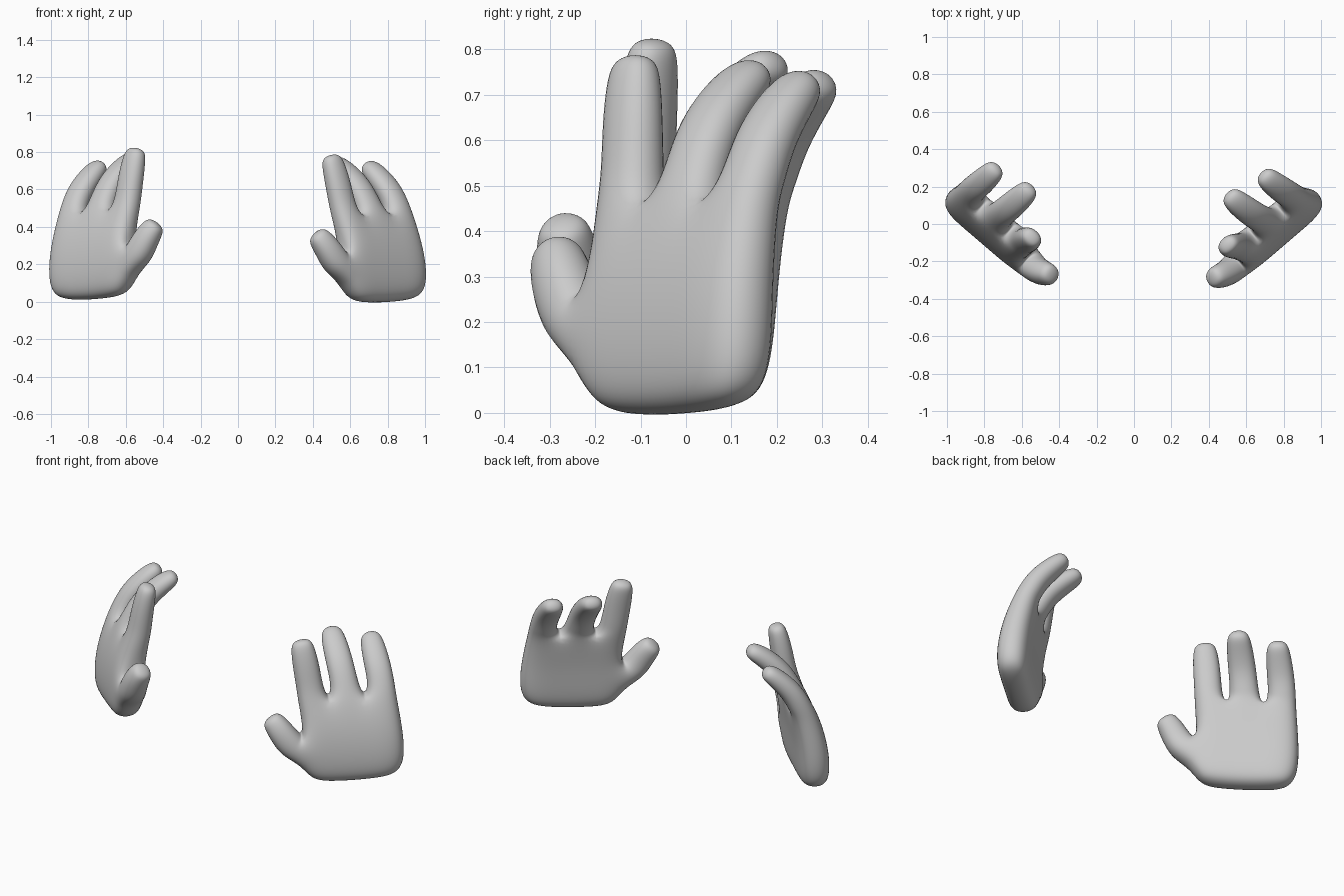
import bpy, bmesh
from math import sin, cos
from mathutils import Vector

if "Cube" in bpy.data.objects:
    bpy.data.objects.remove(bpy.data.objects["Cube"])

# Local hand space: u = across the palm (thumb to little finger), n = towards the palm side, z = up
COLS = 4

# palm levels: z per column, n centre, half thickness, u per column
PALM = [
    ((.0, -.01, -.005, .015), -.525, .062, (.35, .48, .64, .815)),
    ((.095, .09, .09, .1), -.525, .090, (.28, .46, .66, .868)),
    ((.27, .27, .27, .27), -.512, .088, (.305, .45, .65, .857)),
    ((.45, .45, .455, .45), -.468, .076, (.275, .447, .645, .825)),
]
# finger paths: (u, n, z, half width, half thickness)
FINGERS = [
    [(.345, -.450, .53, .078, .068), (.33, -.437, .63, .078, .064), (.312, -.418, .735, .071, .057), (.303, -.405, .788, .05, .04)],
    [(.537, -.430, .53, .080, .068), (.517, -.375, .63, .080, .064), (.493, -.268, .72, .073, .057), (.484, -.198, .757, .052, .04)],
    [(.737, -.430, .53, .078, .068), (.722, -.385, .61, .078, .064), (.702, -.298, .695, .071, .057), (.694, -.237, .737, .05, .04)],
]
THUMB = [(.235, -.525, .215, .084, .08), (.19, -.518, .28, .077, .074),
         (.152, -.502, .335, .069, .066), (.122, -.488, .37, .048, .045)]


def extrude_path(bm, base, path, side_hint):
    """Extrude a square ring of 4 verts along a path and cap it."""
    ring = base
    start = sum((v.co for v in base), Vector()) / 4
    pts = [start] + [Vector(p[:3]) for p in path]
    for k, p in enumerate(path, 1):
        t = (pts[min(k + 1, len(pts) - 1)] - pts[k - 1]).normalized()
        s = Vector(side_hint)
        s = (s - t * s.dot(t)).normalized()
        n = t.cross(s)
        if n.y < 0:
            n = -n
        new = [bm.verts.new(pts[k] + p[3] * a * s + p[4] * b * n)
               for a, b in ((-1, -1), (1, -1), (1, 1), (-1, 1))]
        for j in range(4):
            bm.faces.new((ring[j], ring[(j + 1) % 4], new[(j + 1) % 4], new[j]))
        ring = new
    bm.faces.new(ring)


def make_hand(name, side, tilt, drop):
    bm = bmesh.new()
    # palm cage: levels x columns x (back, front)
    V = [[[bm.verts.new((us[c], n + s * h, zs[c])) for s in (-1, 1)] for c in range(COLS)]
         for zs, n, h, us in PALM]
    for l in range(len(V) - 1):
        for c in range(COLS - 1):
            for s in (0, 1):
                bm.faces.new((V[l][c][s], V[l][c + 1][s], V[l + 1][c + 1][s], V[l + 1][c][s]))
        for c in (0, COLS - 1):
            if c == 0 and l == 1:
                continue  # thumb opening
            bm.faces.new((V[l][c][0], V[l][c][1], V[l + 1][c][1], V[l + 1][c][0]))
    for c in range(COLS - 1):
        bm.faces.new((V[0][c][0], V[0][c + 1][0], V[0][c + 1][1], V[0][c][1]))
    # fingers grow from the knuckle row
    top = V[-1]
    for c, path in enumerate(FINGERS):
        extrude_path(bm, [top[c][0], top[c + 1][0], top[c + 1][1], top[c][1]], path, (1, 0, 0))
    # thumb grows from the palm side
    extrude_path(bm, [V[1][0][0], V[2][0][0], V[2][0][1], V[1][0][1]], THUMB, (.7, 0, .7))
    # tilt in the palm plane, then place in the world
    pu, pz = .84, .1
    for v in bm.verts:
        u, n, z = v.co
        du, dz = u - pu, z - pz
        u = pu + du * cos(tilt) + dz * sin(tilt)
        z = pz - du * sin(tilt) + dz * cos(tilt) - drop
        v.co = (side * (.76 * u - .65 * n), .65 * u + .76 * n, z)
    bmesh.ops.recalc_face_normals(bm, faces=bm.faces)
    for f in bm.faces:
        f.smooth = True
    me = bpy.data.meshes.new(name)
    bm.to_mesh(me)
    bm.free()
    ob = bpy.data.objects.new(name, me)
    bpy.context.collection.objects.link(ob)
    sub = ob.modifiers.new("smooth", 'SUBSURF')
    sub.levels = sub.render_levels = 3
    return ob


make_hand("right_hand", 1, 0, 0)
make_hand("left_hand", -1, .09, .008)
